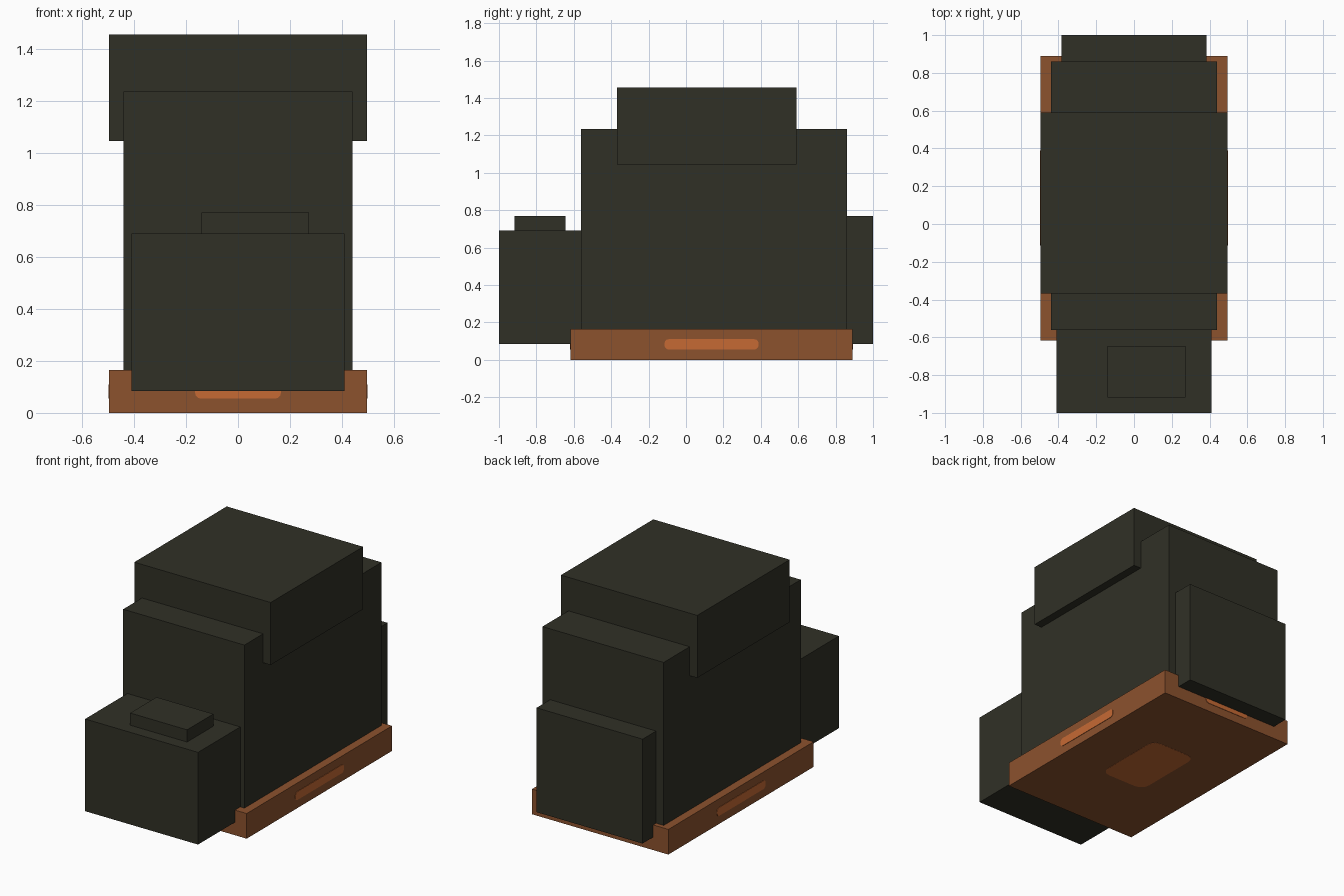
import bpy, bmesh, math
from mathutils import Matrix, Vector

if "Cube" in bpy.data.objects:
    bpy.data.objects.remove(bpy.data.objects["Cube"])


def material(name, rgb):
    m = bpy.data.materials.new(name)
    m.diffuse_color = (*rgb, 1)
    m.use_nodes = True
    m.node_tree.nodes["Principled BSDF"].inputs["Base Color"].default_value = m.diffuse_color
    return m


OLIVE = material("dark olive", (0.030, 0.030, 0.0195))
BROWN = material("rust brown", (0.262, 0.084, 0.027))
ORANGE = material("burnt orange", (0.565, 0.144, 0.034))


def finish(name, bm, mat):
    bmesh.ops.recalc_face_normals(bm, faces=bm.faces)
    mesh = bpy.data.meshes.new(name)
    bm.to_mesh(mesh)
    bm.free()
    mesh.materials.append(mat)
    obj = bpy.data.objects.new(name, mesh)
    bpy.context.collection.objects.link(obj)
    return obj


def box(name, lo, hi, mat):
    lo, hi = Vector(lo), Vector(hi)
    bm = bmesh.new()
    bmesh.ops.create_cube(bm, size=1, matrix=Matrix.Translation((lo + hi) / 2)
                          @ Matrix.Diagonal((*(hi - lo), 1)))
    return finish(name, bm, mat)


def plate(name, centre, u, v, w, h, r, mat, thick=0.004):
    """Thin plate with rounded corners, w along u and h along v."""
    u, v = Vector(u), Vector(v)
    bm = bmesh.new()
    verts = []
    for i, (sx, sy) in enumerate(((1, 1), (-1, 1), (-1, -1), (1, -1))):
        for k in range(4):
            a = math.radians(90 * i + 30 * k)
            x = sx * (w / 2 - r) + r * math.cos(a)
            y = sy * (h / 2 - r) + r * math.sin(a)
            verts.append(bm.verts.new(Vector(centre) + u * x + v * y))
    face = bm.faces.new(verts)
    n = u.cross(v)
    ext = bmesh.ops.extrude_face_region(bm, geom=[face])
    moved = [g for g in ext["geom"] if isinstance(g, bmesh.types.BMVert)]
    bmesh.ops.translate(bm, verts=moved, vec=n * thick)
    bmesh.ops.translate(bm, verts=bm.verts, vec=-n * thick / 4)
    return finish(name, bm, mat)


# Stacked blocks
box("base_tray", (-0.495, -0.617, 0), (0.495, 0.89, 0.165), BROWN)
box("main_body", (-0.44, -0.562, 0.16), (0.44, 0.86, 1.235), OLIVE)
box("top_block", (-0.495, -0.368, 1.045), (0.495, 0.59, 1.455), OLIVE)
box("front_box", (-0.41, -1.0, 0.085), (0.41, -0.555, 0.69), OLIVE)
box("front_box_lid", (-0.14, -0.918, 0.68), (0.273, -0.645, 0.77), OLIVE)
box("rear_box", (-0.385, 0.85, 0.085), (0.385, 1.0, 0.77), OLIVE)

# Painted patches at the middle of each tray face
CY, CZ = 0.1365, 0.0825
plate("right_patch", (0.495, CY, CZ), (0, 1, 0), (0, 0, 1), 0.503, 0.055, 0.022, ORANGE)
plate("left_patch", (-0.495, CY, CZ), (0, -1, 0), (0, 0, 1), 0.503, 0.055, 0.022, ORANGE)
plate("front_patch", (0, -0.617, CZ), (1, 0, 0), (0, 0, 1), 0.33, 0.055, 0.022, ORANGE)
plate("rear_patch", (0, 0.89, CZ), (-1, 0, 0), (0, 0, 1), 0.33, 0.055, 0.022, ORANGE)
plate("underside_patch", (0, CY, 0.002), (0, 1, 0), (1, 0, 0), 0.503, 0.33, 0.06, ORANGE)
